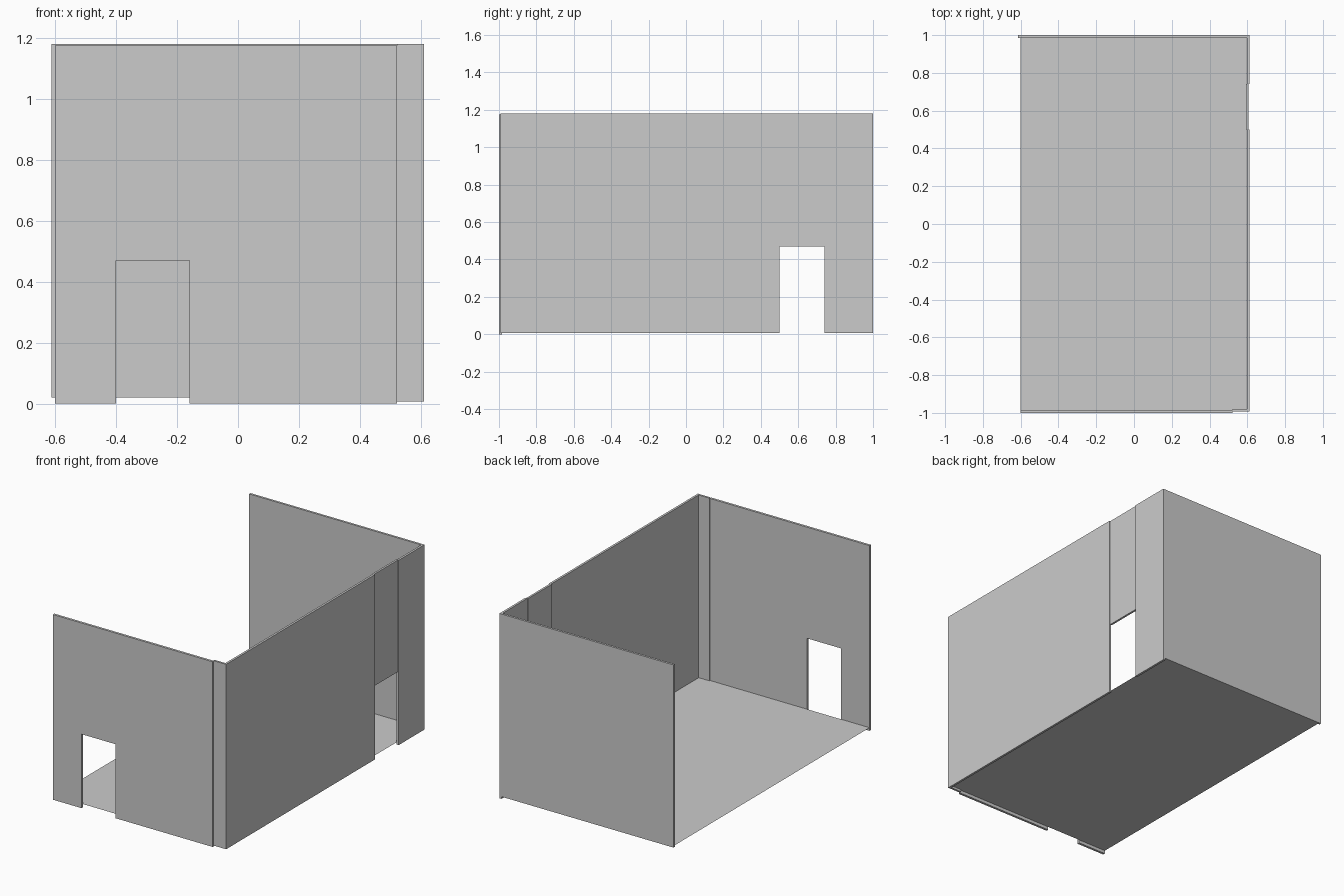
import bpy, bmesh
from mathutils import Vector

if "Cube" in bpy.data.objects:
    bpy.data.objects.remove(bpy.data.objects["Cube"])


def prism(name, outline, push):
    """Flat outline extruded along the push vector; no push leaves a sheet."""
    bm = bmesh.new()
    face = bm.faces.new([bm.verts.new(p) for p in outline])
    if push:
        ext = bmesh.ops.extrude_face_region(bm, geom=[face], use_keep_orig=True)
        moved = [g for g in ext["geom"] if isinstance(g, bmesh.types.BMVert)]
        bmesh.ops.translate(bm, verts=moved, vec=Vector(push))
        bmesh.ops.recalc_face_normals(bm, faces=bm.faces)
    mesh = bpy.data.meshes.new(name)
    bm.to_mesh(mesh)
    bm.free()
    obj = bpy.data.objects.new(name, mesh)
    bpy.context.collection.objects.link(obj)
    return obj


def box(name, lo, hi):
    outline = [(lo[0], lo[1], lo[2]), (hi[0], lo[1], lo[2]),
               (hi[0], hi[1], lo[2]), (lo[0], hi[1], lo[2])]
    return prism(name, outline, (0, 0, hi[2] - lo[2]))


THICK = 0.015
TOP = 1.18
DOOR_TOP = 0.47

# Floor sheet, raised slightly above the wall bottoms
prism("floor", [(-0.6, -0.985, 0.02), (0.596, -0.985, 0.02),
                (0.596, 0.986, 0.02), (-0.6, 0.986, 0.02)], None)

# Front wall with doorway
front = [(-0.6, 0), (-0.4, 0), (-0.4, DOOR_TOP), (-0.16, DOOR_TOP),
         (-0.16, 0), (0.522, 0), (0.522, 1.176), (-0.6, 1.176)]
prism("front_wall", [(x, -1, z) for x, z in front], (0, THICK, 0))

# Narrow filler at the front right corner, set back a little
box("corner_filler", (0.522, -0.992, 0.006), (0.597, -0.979, TOP))

# Right wall: two panels and a recessed panel over the doorway
box("right_wall_long", (0.597, -0.992, 0.006), (0.611, 0.5, TOP))
box("right_wall_short", (0.597, 0.74, 0.006), (0.611, 1, TOP))
box("right_door_header", (0.592, 0.5, DOOR_TOP), (0.605, 0.74, TOP))

# Back wall
box("back_wall", (-0.613, 0.986, 0.02), (0.597, 1, TOP))
